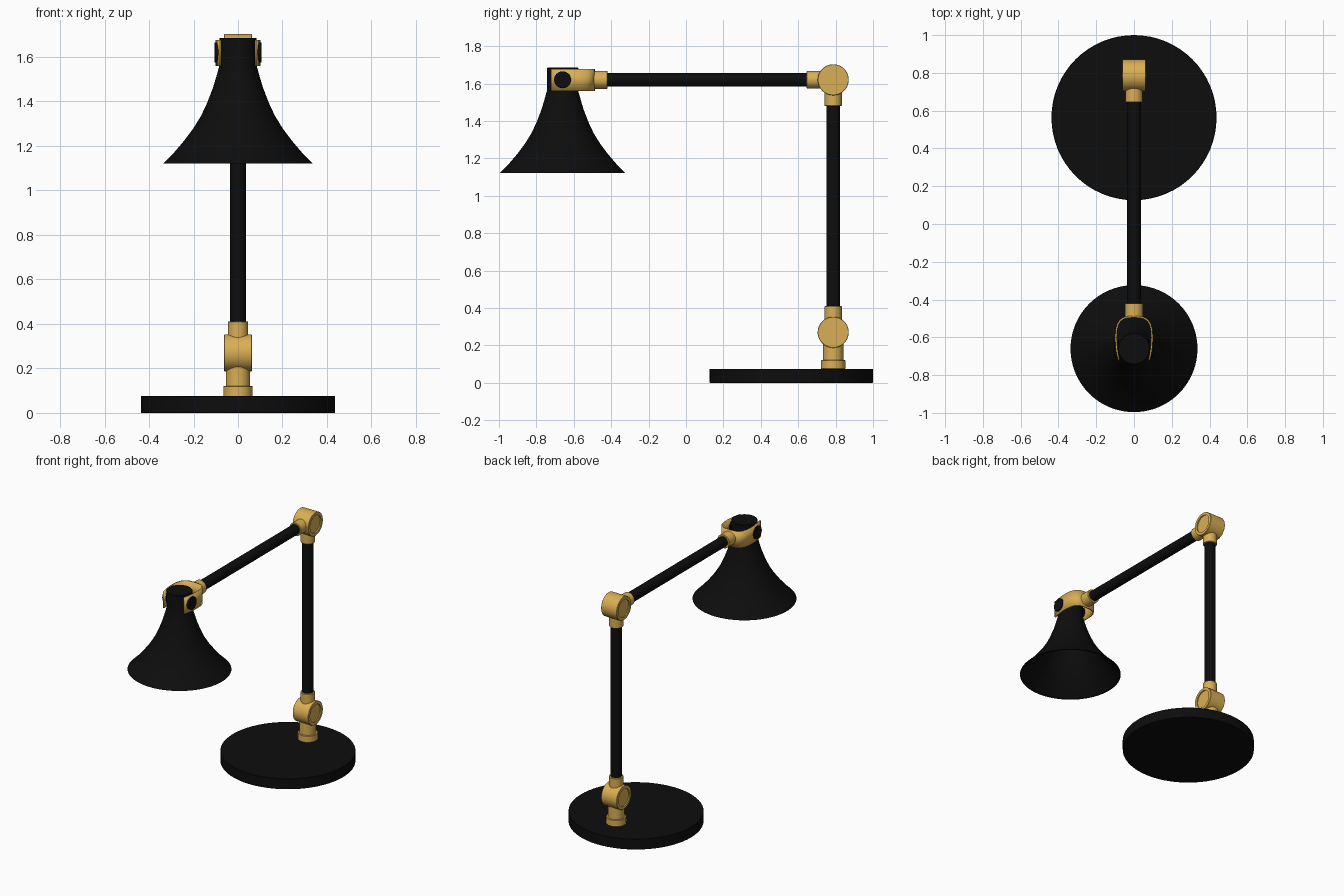
import bpy, bmesh, math
from mathutils import Matrix, Vector

if "Cube" in bpy.data.objects:
    bpy.data.objects.remove(bpy.data.objects["Cube"])


def material(name, rgb):
    m = bpy.data.materials.new(name)
    m.diffuse_color = (*rgb, 1)
    m.use_nodes = True
    m.node_tree.nodes["Principled BSDF"].inputs["Base Color"].default_value = m.diffuse_color
    return m


BLACK = material("matte_black", (0.004, 0.004, 0.004))
BRASS = material("brass", (0.70, 0.43, 0.09))


def finish(name, bm, mat, angle=35):
    bmesh.ops.recalc_face_normals(bm, faces=bm.faces)
    me = bpy.data.meshes.new(name)
    bm.to_mesh(me)
    bm.free()
    me.materials.append(mat)
    ob = bpy.data.objects.new(name, me)
    bpy.context.collection.objects.link(ob)
    bpy.ops.object.select_all(action='DESELECT')
    ob.select_set(True)
    bpy.context.view_layer.objects.active = ob
    bpy.ops.object.shade_smooth_by_angle(angle=math.radians(angle))
    return ob


def lathe(name, mat, profile, origin, axis=(0, 0, 1), n=64):
    """Revolve (radius, height) points around an axis through origin."""
    bm = bmesh.new()
    place = Matrix.Translation(origin) @ Vector((0, 0, 1)).rotation_difference(Vector(axis)).to_matrix().to_4x4()
    vs = [bm.verts.new((r, 0, h)) for r, h in profile]
    es = [bm.edges.new(p) for p in zip(vs, vs[1:])]
    bmesh.ops.spin(bm, geom=vs + es, cent=(0, 0, 0), axis=(0, 0, 1),
                   angle=2 * math.pi, steps=n, use_duplicate=False)
    bmesh.ops.remove_doubles(bm, verts=bm.verts, dist=1e-5)
    bm.transform(place)
    return finish(name, bm, mat)


def rod(name, mat, r, length, origin, axis=(0, 0, 1), b=0.002):
    return lathe(name, mat, [(0, 0), (r - b, 0), (r, b), (r, length - b), (r - b, length), (0, length)],
                 origin, axis)


PY, AZ, SY = 0.787, 1.62, -0.66      # pole y, arm height, shade y
BACK = (0, -1, 0)

# Base and brass socket
rod("base", BLACK, 0.437, 0.075, (0, 0.563, 0))
rod("base_socket", BRASS, 0.065, 0.047, (0, PY, 0.074))
rod("base_neck", BRASS, 0.054, 0.12, (0, PY, 0.115))

# Pivot joints: sideways drums with recessed end faces
drum = [(0, -0.054), (0.062, -0.054), (0.062, -0.062), (0.081, -0.062), (0.083, -0.06),
        (0.083, 0.06), (0.081, 0.062), (0.062, 0.062), (0.062, 0.054), (0, 0.054)]
lathe("lower_joint", BRASS, drum, (0, PY, 0.27), (1, 0, 0))
lathe("upper_joint", BRASS, drum, (0, PY, AZ), (1, 0, 0))

# Collars that hold the tubes
rod("lower_collar", BRASS, 0.046, 0.11, (0, PY, 0.30))
rod("upper_collar", BRASS, 0.046, 0.11, (0, PY, 1.48))
rod("arm_collar", BRASS, 0.046, 0.10, (0, 0.745, AZ), BACK)
rod("fork_collar", BRASS, 0.048, 0.073, (0, -0.42, AZ), BACK)

# Tubes
rod("pole", BLACK, 0.036, 1.10, (0, PY, 0.395))
rod("arm", BLACK, 0.036, 1.09, (0, 0.66, AZ), BACK)

# Shade: one open lathe with an outer and inner wall
outer = [(0.084, 1.56), (0.095, 1.52), (0.113, 1.46), (0.138, 1.395), (0.166, 1.335),
         (0.200, 1.28), (0.245, 1.22), (0.292, 1.165), (0.336, 1.122)]
inner = [(r - 0.008, z) for r, z in reversed(outer)]
lathe("shade", BLACK, [(0, 1.685), (0.081, 1.685), (0.084, 1.682)] + outer + inner + [(0.076, 1.675), (0, 1.675)],
      (0, SY, 0), n=96)

# Fork: thin brass strap bent around the shade cap
half = [(0, -0.491), (0.035, -0.493), (0.056, -0.499), (0.073, -0.511), (0.085, -0.530),
        (0.093, -0.560), (0.096, -0.60), (0.094, -0.64), (0.089, -0.68), (0.080, -0.722)]
path = [(-x, y) for x, y in reversed(half[1:])] + half
bm = bmesh.new()
rows = [[bm.verts.new((x, y, z)) for x, y in path] for z in (1.56, 1.677)]
for i in range(len(path) - 1):
    bm.faces.new((rows[0][i], rows[0][i + 1], rows[1][i + 1], rows[1][i]))
fork = finish("fork", bm, BRASS)
solid = fork.modifiers.new("thickness", 'SOLIDIFY')
solid.thickness = 0.009
solid.offset = 0

# Side knobs clamping the fork to the shade
for side, label in ((-1, "left"), (1, "right")):
    rod("knob_" + label, BLACK, 0.045, 0.027, (side * 0.079, SY, AZ), (side, 0, 0))
